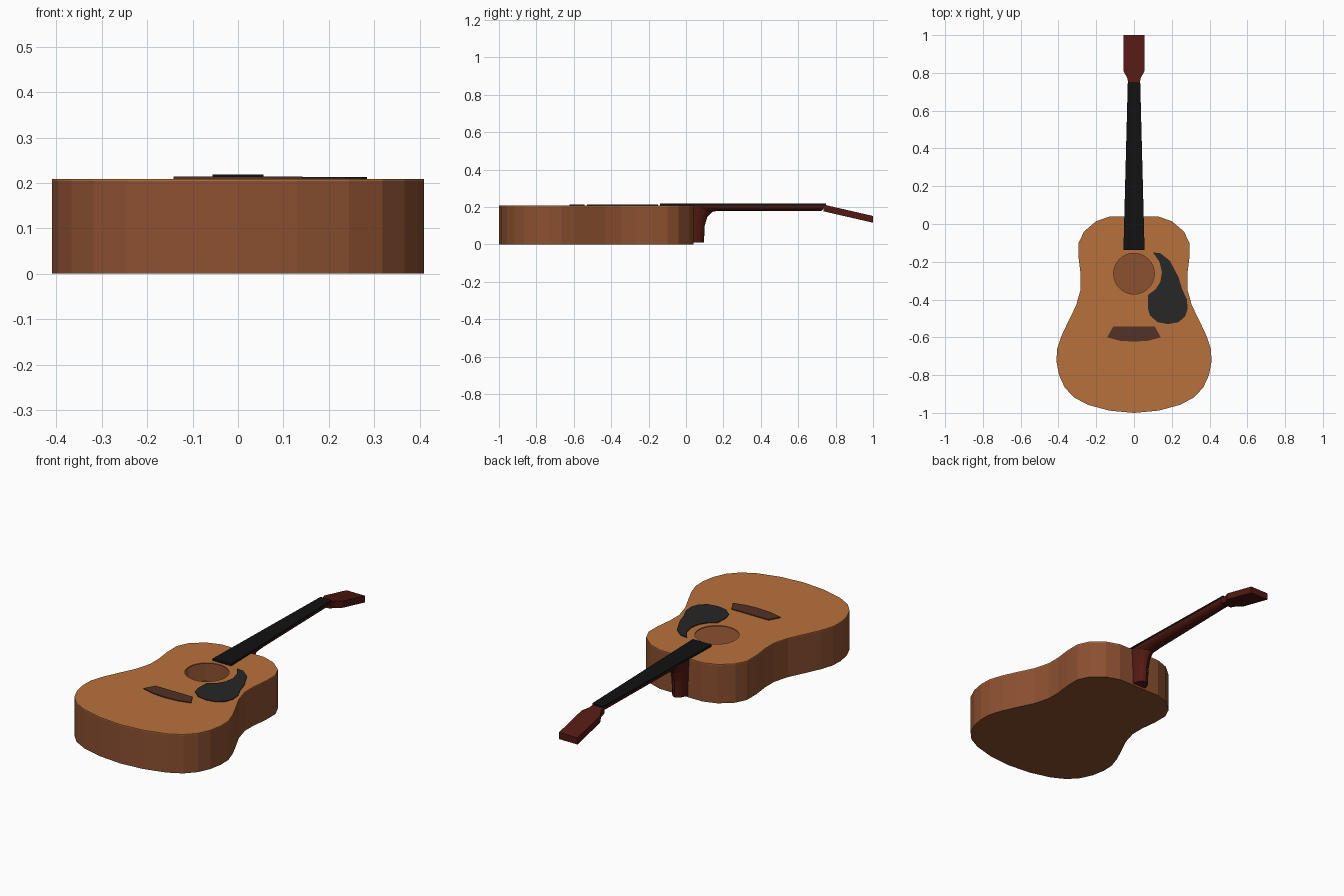
import bpy, bmesh, math
from mathutils import Vector

if "Cube" in bpy.data.objects:
    bpy.data.objects.remove(bpy.data.objects["Cube"])


def material(name, rgb):
    m = bpy.data.materials.new(name)
    m.diffuse_color = (*rgb, 1)
    m.use_nodes = True
    m.node_tree.nodes["Principled BSDF"].inputs["Base Color"].default_value = m.diffuse_color
    return m


TOP = material("spruce", (0.48, 0.165, 0.046))
SIDE = material("mahogany", (0.26, 0.08, 0.03))
RED = material("dark_red_wood", (0.085, 0.010, 0.006))
BLACK = material("ebony", (0.006, 0.006, 0.006))
GUARD = material("guard_plastic", (0.02, 0.02, 0.02))
BRIDGE = material("rosewood", (0.085, 0.032, 0.02))


def finish(name, bm, mat):
    bmesh.ops.recalc_face_normals(bm, faces=bm.faces[:])
    me = bpy.data.meshes.new(name)
    bm.to_mesh(me)
    bm.free()
    me.materials.append(mat)
    ob = bpy.data.objects.new(name, me)
    bpy.context.collection.objects.link(ob)
    return ob


def mirrored(half):
    """Close a right-hand outline with its mirror image."""
    return half + [(-x, y) for x, y in reversed(half) if x > 1e-6]


def plate(name, loops, z0, z1, mat, open_top=False, slope=0, y0=0):
    """Extrude an outline (further loops are holes) from z0 to z1, tilted by slope past y0."""
    bm = bmesh.new()
    edges = []
    for loop in loops:
        vs = [bm.verts.new((x, y, z0 + slope * (y - y0))) for x, y in loop]
        edges += [bm.edges.new((vs[i - 1], vs[i])) for i in range(len(vs))]
    bmesh.ops.triangle_fill(bm, edges=edges, use_beauty=True)
    ext = bmesh.ops.extrude_face_region(bm, geom=bm.faces[:])["geom"]
    bmesh.ops.translate(bm, vec=(0, 0, z1 - z0),
                        verts=[g for g in ext if isinstance(g, bmesh.types.BMVert)])
    if open_top:
        bmesh.ops.recalc_face_normals(bm, faces=bm.faces[:])
        bmesh.ops.delete(bm, geom=[f for f in bm.faces if f.normal.z > 0.9], context="FACES")
    return finish(name, bm, mat)


# Body: hollow box for back and sides, soundboard with round hole
body = mirrored([(0.127, 0.04), (0.20, 0.015), (0.265, -0.04), (0.293, -0.10),
                 (0.293, -0.18), (0.282, -0.27), (0.282, -0.345), (0.306, -0.43),
                 (0.35, -0.52), (0.385, -0.595), (0.408, -0.665), (0.41, -0.73),
                 (0.397, -0.80), (0.367, -0.865), (0.318, -0.918), (0.245, -0.957),
                 (0.13, -0.988), (0, -1.0)])
shell = plate("back_and_sides", [body], 0, 0.204, SIDE, open_top=True)
mod = shell.modifiers.new("thickness", "SOLIDIFY")
mod.thickness, mod.offset = 0.004, -1

hole = [(0.108 * math.cos(a), -0.263 + 0.108 * math.sin(a))
        for a in (math.tau * i / 32 for i in range(32))]
plate("soundboard", [body, hole], 0.204, 0.209, TOP)

# Pickguard and bridge
plate("pickguard", [[(0.10, -0.15), (0.14, -0.155), (0.19, -0.195), (0.235, -0.28),
                     (0.255, -0.345), (0.28, -0.40), (0.284, -0.45), (0.27, -0.49),
                     (0.235, -0.52), (0.18, -0.53), (0.125, -0.52), (0.085, -0.485),
                     (0.073, -0.445), (0.075, -0.375), (0.115, -0.345), (0.14, -0.305),
                     (0.148, -0.255), (0.135, -0.20)]], 0.209, 0.213, GUARD)
plate("bridge", [mirrored([(0.11, -0.543), (0.142, -0.60), (0.075, -0.618), (0, -0.623)])],
      0.209, 0.214, BRIDGE)

# Fretboard
plate("fretboard", [mirrored([(0.033, 0.748), (0.056, -0.138)])], 0.209, 0.219, BLACK)

# Neck and heel: half-round sections lofted along the bend
# each section: flat edge (y, z), deepest point (y, z), half width
sections = [((0.03, 0.010), (0.096, 0.010), 0.040),
            ((0.03, 0.100), (0.100, 0.100), 0.043),
            ((0.03, 0.160), (0.114, 0.148), 0.045),
            ((0.03, 0.210), (0.140, 0.174), 0.048),
            ((0.16, 0.210), (0.170, 0.180), 0.047),
            ((0.748, 0.210), (0.725, 0.180), 0.032)]
bm = bmesh.new()
rings = []
for flat, deep, w in sections:
    base = Vector((0, *flat))
    d = Vector((0, *deep)) - base
    rings.append([bm.verts.new(base + Vector((w * math.cos(t), 0, 0)) + d * math.sin(t))
                  for t in (math.pi * i / 8 for i in range(9))])
for a, b in zip(rings, rings[1:]):
    for i in range(9):
        bm.faces.new((a[i - 1], a[i], b[i], b[i - 1]))
bm.faces.new(rings[0])
bm.faces.new(rings[-1])
finish("neck", bm, RED)

# Headstock, tilted back
plate("headstock", [mirrored([(0.055, 1.0), (0.055, 0.808), (0.034, 0.77), (0.031, 0.735)])],
      0.175, 0.211, RED, slope=-0.23, y0=0.745)
